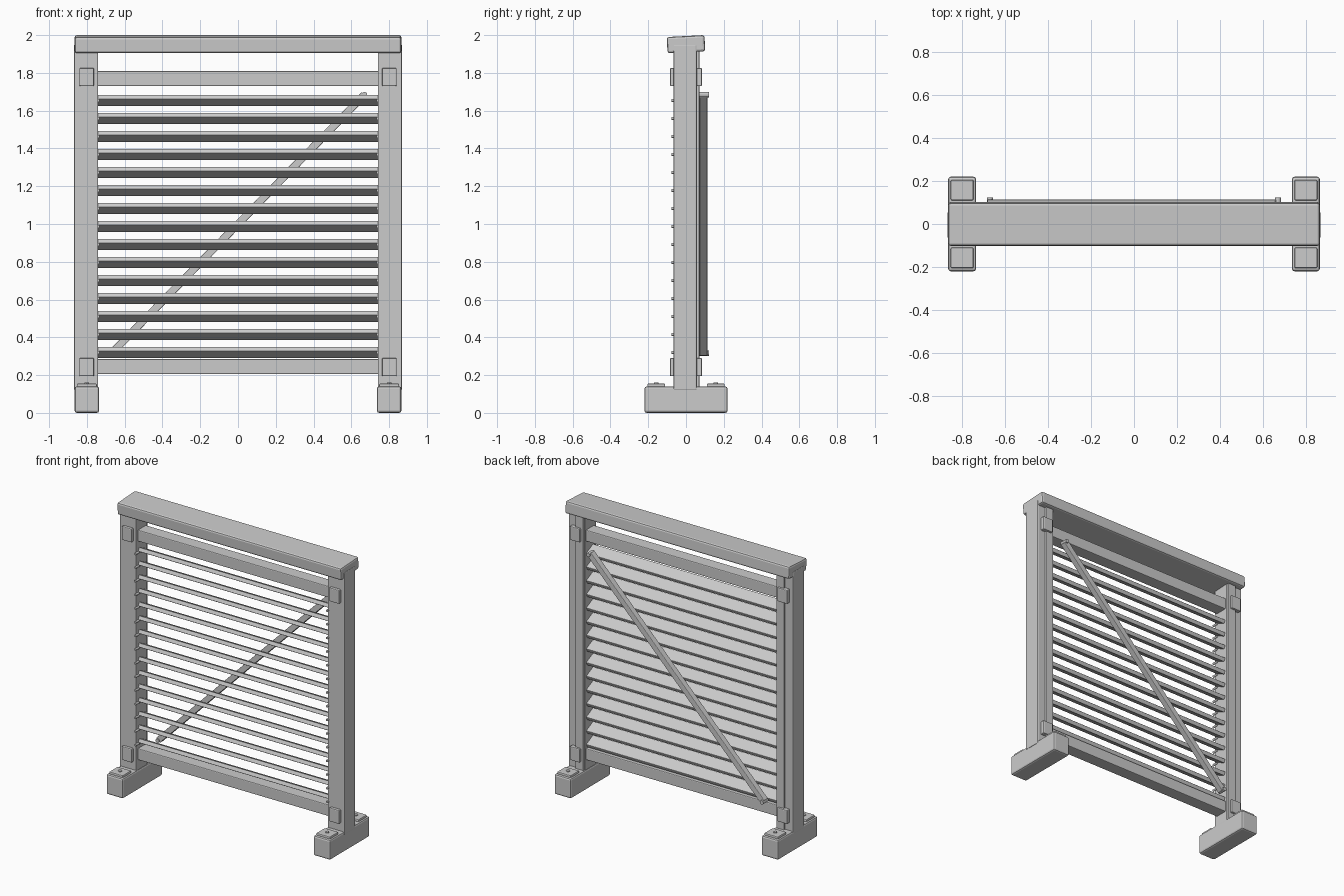
import bpy
import math
from mathutils import Matrix, Vector

cube = bpy.data.objects.get("Cube")
if cube:
    bpy.data.objects.remove(cube, do_unlink=True)

grey = bpy.data.materials.new("light_grey")
grey.use_nodes = True
GREY = (0.6, 0.6, 0.6, 1)
grey.diffuse_color = GREY
grey.node_tree.nodes["Principled BSDF"].inputs["Base Color"].default_value = GREY


def finish(name, bevel=0):
    ob = bpy.context.object
    ob.name = name
    ob.data.materials.append(grey)
    if bevel:
        mod = ob.modifiers.new("Bevel", "BEVEL")
        mod.width = bevel
        mod.segments = 2
        mod.limit_method = "ANGLE"
    return ob


def box(name, lo, hi, bevel=0.006, tilt=(0, 0, 0)):
    """Bevelled box between two corners, turned about its centre."""
    lo, hi = Vector(lo), Vector(hi)
    bpy.ops.mesh.primitive_cube_add(size=1, location=(lo + hi) / 2, rotation=tilt)
    ob = bpy.context.object
    ob.data.transform(Matrix.Diagonal((*(hi - lo), 1)))
    return finish(name, bevel)


def stud(name, at, radius, depth, turn=(0, 0, 0)):
    bpy.ops.mesh.primitive_cylinder_add(vertices=12, radius=radius, depth=depth,
                                        location=at, rotation=turn)
    return finish(name)


def side_box(name, s, x0, x1, ys, zs, bevel=0.006):
    """Box on the side s, with x measured outwards."""
    xs = sorted((s * x0, s * x1))
    return box(name, (xs[0], ys[0], zs[0]), (xs[1], ys[1], zs[1]), bevel)


FACING_Y = (math.pi / 2, 0, 0)

# Feet, posts and fittings on both sides
for s, side in ((1, "left"), (-1, "right")):
    side_box(f"{side}_foot", s, 0.735, 0.865, (-0.22, 0.22), (0, 0.14), 0.012)
    side_box(f"{side}_post", s, 0.74, 0.868, (-0.066, 0.057), (0.12, 1.95))
    side_box(f"{side}_back_strip", s, 0.745, 0.805, (0.05, 0.071), (0.13, 1.92), 0.004)
    for d, end in ((-1, "front"), (1, "back")):
        ys = sorted((d * 0.11, d * 0.205))
        side_box(f"{side}_{end}_foot_pad", s, 0.747, 0.853, ys, (0.13, 0.155))
        stud(f"{side}_{end}_foot_screw", (s * 0.8, d * 0.158, 0.156), 0.012, 0.01)
        for z, level in ((0.242, "lower"), (1.778, "upper")):
            ys = sorted((d * 0.05, d * 0.085))
            side_box(f"{side}_{end}_{level}_plate", s, 0.762, 0.84, ys,
                     (z - 0.048, z + 0.048))

# Sloping top cap and the two cross rails
box("top_cap", (-0.865, -0.1, 1.909), (0.865, 0.1, 1.995), 0.012, (math.radians(3), 0, 0))
box("lower_rail", (-0.75, -0.045, 0.205), (0.75, 0.045, 0.285))
box("upper_rail", (-0.75, -0.045, 1.73), (0.75, 0.045, 1.81))

# Louvre slats, sloping down towards the back
for i in range(15):
    z = 0.32 + i * 0.0953
    box(f"slat_{i + 1}", (-0.742, -0.0425, z - 0.0135), (0.742, 0.0425, z + 0.0135),
        0.004, (math.radians(-26), 0, 0))
    for s, side in ((1, "left"), (-1, "right")):
        stud(f"{side}_slat_pin_{i + 1}", (s * 0.74, -0.055, z), 0.008, 0.044, FACING_Y)

# Diagonal back brace with a bolt at each end
low, high = Vector((-0.67, 0.0925, 0.315)), Vector((0.67, 0.0925, 1.685))
span = high - low
centre, half = (low + high) / 2, span.length / 2
box("diagonal_brace", centre - Vector((half, 0.0205, 0.02)),
    centre + Vector((half, 0.0205, 0.02)), 0.004, (0, -math.atan2(span.z, span.x), 0))
for name, p in (("lower", low), ("upper", high)):
    stud(f"{name}_brace_bolt", (p.x, 0.095, p.z), 0.014, 0.056, FACING_Y)
